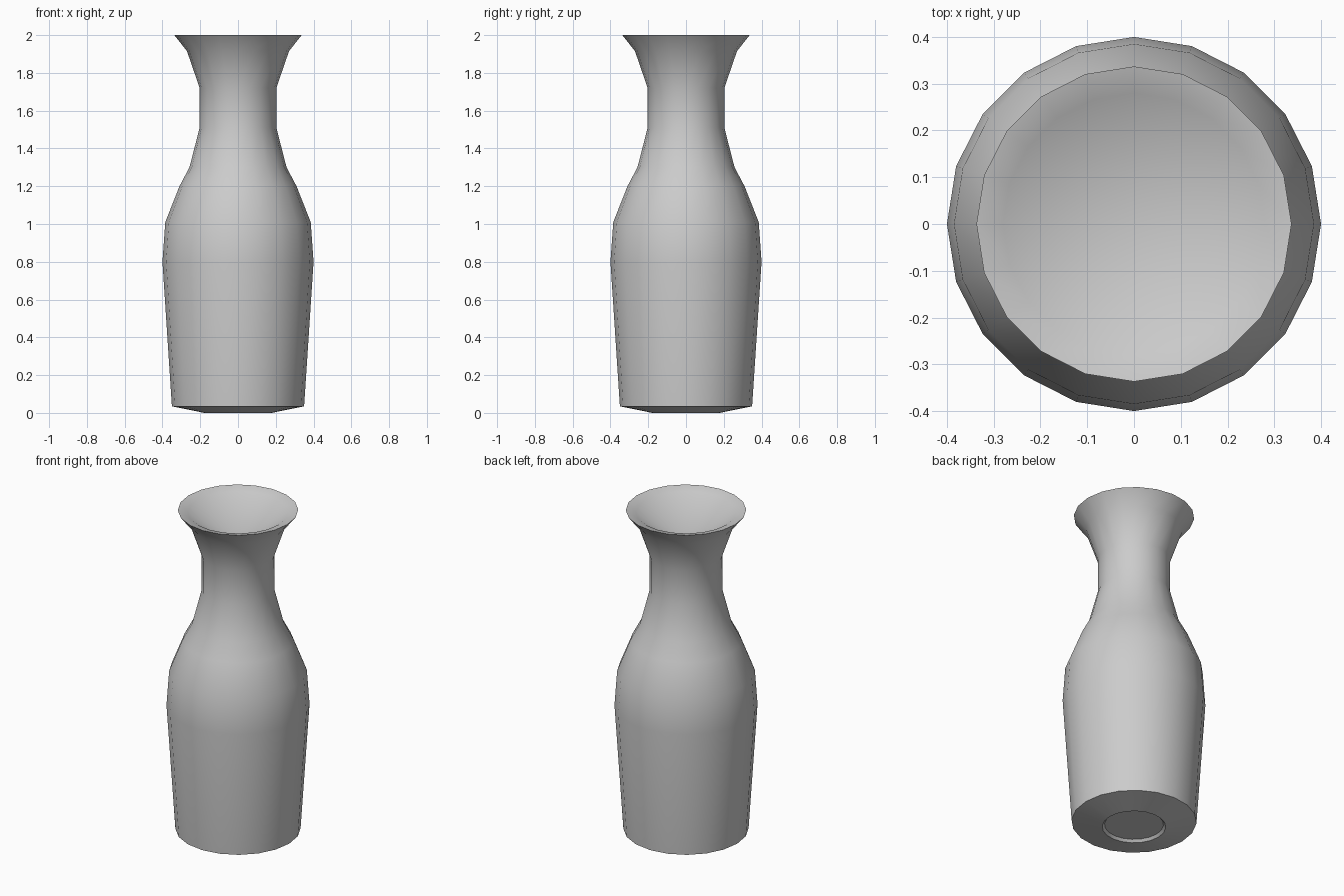
import bpy, bmesh, math

if "Cube" in bpy.data.objects:
    bpy.data.objects.remove(bpy.data.objects["Cube"])

SIDES = 20

# Profile (radius, height) from the underside, up the body, over the lip, into the dish
PROFILE = [
    (0.0, 0.015), (0.165, 0.015), (0.178, 0.0),          # recessed foot
    (0.35, 0.035), (0.40, 0.80), (0.385, 1.01),          # body
    (0.31, 1.20), (0.257, 1.30),                         # shoulder
    (0.203, 1.51), (0.203, 1.72),                        # neck
    (0.27, 1.915), (0.337, 2.0),                         # flared mouth
    (0.28, 1.985), (0.0, 1.80),                          # lip and dish
]


def lathe(name, profile, sides):
    bm = bmesh.new()
    verts = [bm.verts.new((r, 0, z)) for r, z in profile]
    edges = [bm.edges.new(pair) for pair in zip(verts, verts[1:])]
    bmesh.ops.spin(bm, geom=verts + edges, cent=(0, 0, 0), axis=(0, 0, 1),
                   angle=math.tau, steps=sides, use_merge=True)
    bmesh.ops.remove_doubles(bm, verts=bm.verts[:], dist=1e-4)
    bmesh.ops.recalc_face_normals(bm, faces=bm.faces[:])
    mesh = bpy.data.meshes.new(name)
    bm.to_mesh(mesh)
    bm.free()
    obj = bpy.data.objects.new(name, mesh)
    bpy.context.collection.objects.link(obj)
    return obj


# Vase body turned in one piece
vase = lathe("vase", PROFILE, SIDES)
bpy.context.view_layer.objects.active = vase
vase.select_set(True)
bpy.ops.object.shade_smooth_by_angle(angle=math.radians(40))
